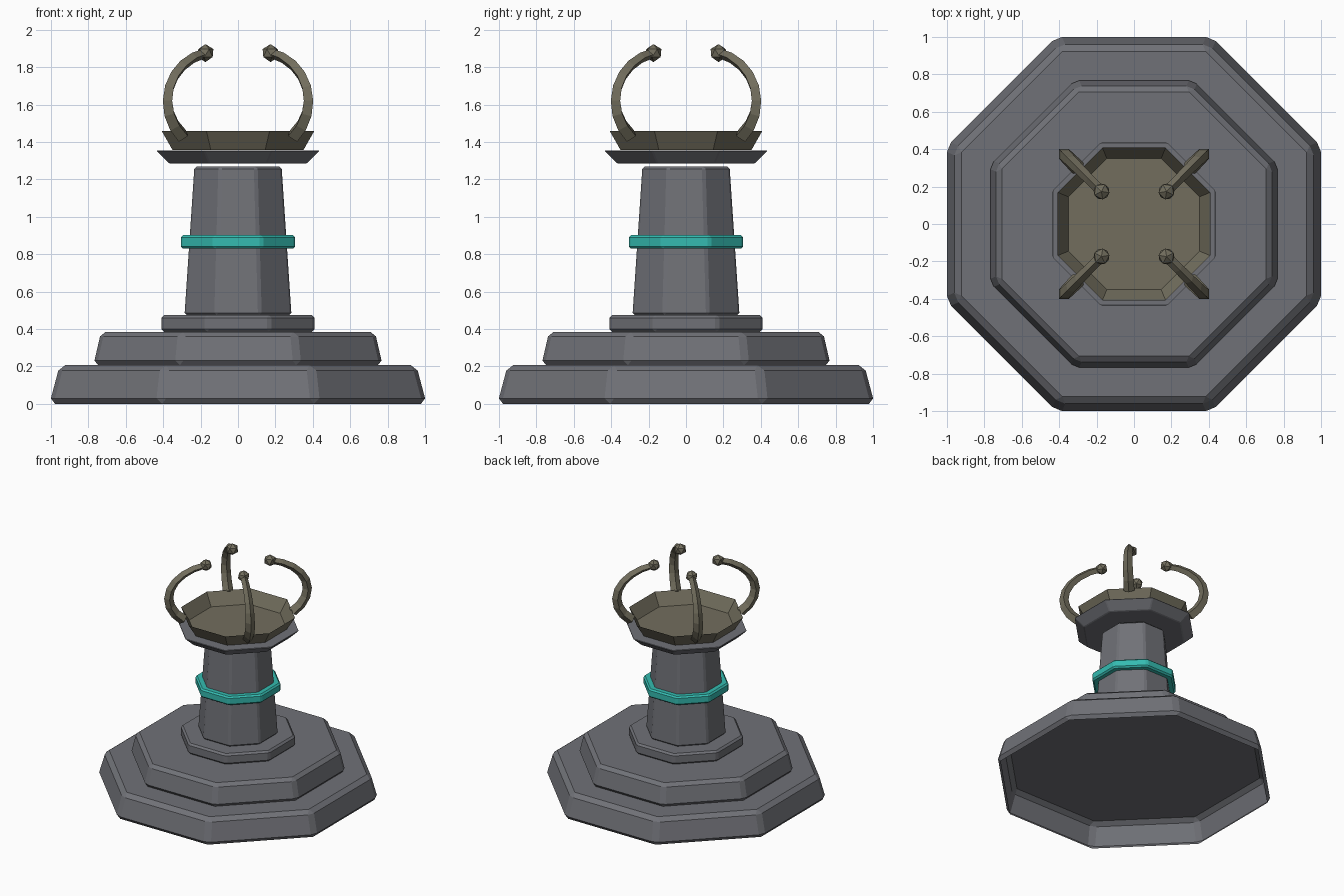
import bpy, bmesh, math
from mathutils import Vector, Matrix

if "Cube" in bpy.data.objects:
    bpy.data.objects.remove(bpy.data.objects["Cube"])


def material(name, col):
    m = bpy.data.materials.new(name)
    m.diffuse_color = (*col, 1)
    m.use_nodes = True
    m.node_tree.nodes["Principled BSDF"].inputs["Base Color"].default_value = m.diffuse_color
    return m


STONE = material("grey stone", (0.162, 0.166, 0.185))
BRONZE = material("dull bronze", (0.168, 0.155, 0.110))
TEAL = material("teal glow", (0.035, 0.50, 0.44))


def finish(bm, name, mat):
    me = bpy.data.meshes.new(name)
    bm.to_mesh(me)
    bm.free()
    me.materials.append(mat)
    ob = bpy.data.objects.new(name, me)
    bpy.context.collection.objects.link(ob)
    return ob


def octagon(bm, apothem, z):
    r = apothem / math.cos(math.pi / 8)
    return [bm.verts.new((r * math.cos(a), r * math.sin(a), z))
            for a in (math.pi / 8 + k * math.pi / 4 for k in range(8))]


def bridge(bm, lo, hi):
    n = len(lo)
    for k in range(n):
        bm.faces.new((lo[k], lo[(k + 1) % n], hi[(k + 1) % n], hi[k]))


def tier(name, z0, z1, a0, a1, bevel, mat, open_bottom=False):
    """Tapered octagonal block with chamfered edges."""
    bm = bmesh.new()
    lo, hi = octagon(bm, a0, z0), octagon(bm, a1, z1)
    bridge(bm, lo, hi)
    bm.faces.new(lo[::-1])
    bm.faces.new(hi)
    bmesh.ops.bevel(bm, geom=bm.edges[:], offset=bevel, segments=1,
                    profile=0.5, affect='EDGES')
    bmesh.ops.recalc_face_normals(bm, faces=bm.faces)
    if open_bottom:
        bottom = [f for f in bm.faces if f.normal.z < -0.99]
        bmesh.ops.delete(bm, geom=bottom, context='FACES')
    return finish(bm, name, mat)


# stepped hollow base, column, band and flared capital
tier("base_lower_step", 0.0, 0.207, 1.008, 0.953, 0.03, STONE, True)
tier("base_upper_step", 0.207, 0.385, 0.773, 0.732, 0.025, STONE, True)
tier("column_foot", 0.385, 0.475, 0.41, 0.41, 0.015, STONE, True)
tier("column", 0.475, 1.268, 0.286, 0.233, 0.012, STONE, True)
tier("column_band", 0.83, 0.902, 0.306, 0.306, 0.012, TEAL)
tier("capital", 1.285, 1.355, 0.368, 0.439, 0.006, STONE)

# open dish, a thin sheet
bm = bmesh.new()
lo, hi = octagon(bm, 0.35, 1.357), octagon(bm, 0.408, 1.459)
bridge(bm, lo, hi)
bm.faces.new(lo[::-1])
finish(bm, "dish", BRONZE)

# four-sided tapering claws on the diagonals, an arc as seen from the front
STEPS = 8
pts = []
for i in range(STEPS + 1):
    a = math.radians(-46 + 123 * i / STEPS)
    pts.append(Vector(((0.115 + 0.262 * math.cos(a)) * math.sqrt(2), 0,
                       1.62 + 0.262 * math.sin(a))))


def claw(name, angle):
    bm = bmesh.new()
    rings = []
    for i, p in enumerate(pts):
        t = (pts[min(i + 1, STEPS)] - pts[max(i - 1, 0)]).normalized()
        side = Vector((0, 1, 0))
        out = side.cross(t)
        r = 0.041 - 0.015 * i / STEPS
        rings.append([bm.verts.new(p + r * (math.cos(a) * out + math.sin(a) * side))
                      for a in (k * math.pi / 2 for k in range(4))])
    for a, b in zip(rings, rings[1:]):
        bridge(bm, a, b)
    bm.faces.new(rings[0])
    bm.faces.new(rings[-1])
    # faceted knob at the tip
    bmesh.ops.create_icosphere(bm, subdivisions=1, radius=0.048,
                               matrix=Matrix.Translation(pts[-1]))
    bm.transform(Matrix.Rotation(angle, 4, 'Z'))
    bmesh.ops.recalc_face_normals(bm, faces=bm.faces)
    finish(bm, name, BRONZE)


for k in range(4):
    claw(f"claw_{k + 1}", math.pi / 4 + k * math.pi / 2)
